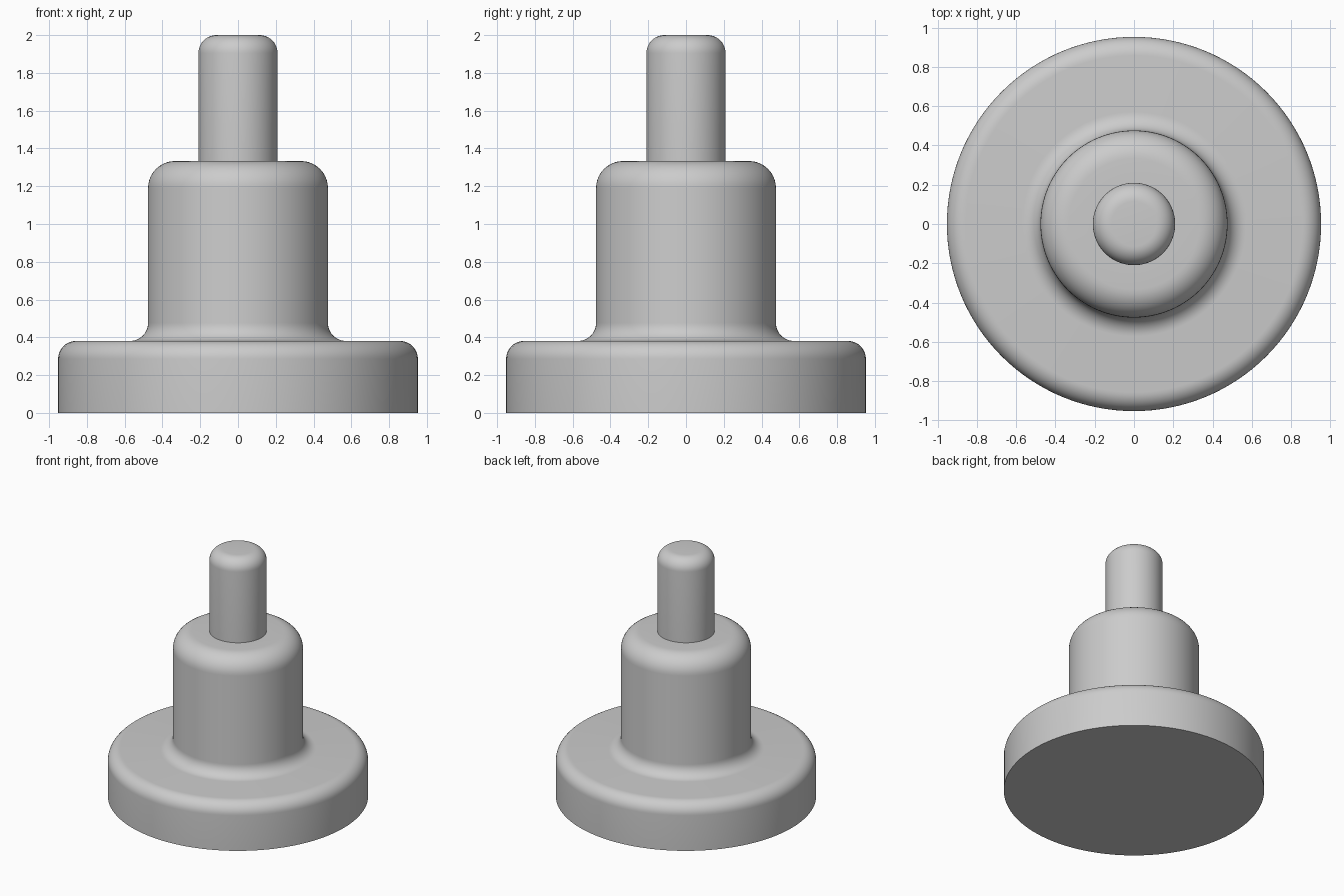
import bpy, bmesh
from math import sin, cos, pi, radians

cube = bpy.data.objects.get("Cube")
if cube:
    bpy.data.objects.remove(cube, do_unlink=True)

U = 2 / 21          # design unit: the whole height is 21 units
SEGMENTS = 128

grey = bpy.data.materials.new("plain grey")
grey.use_nodes = True
colour = (0.6, 0.6, 0.6, 1)
grey.diffuse_color = colour
grey.node_tree.nodes["Principled BSDF"].inputs["Base Color"].default_value = colour


def arc(cx, cz, r, start, end, steps=10):
    """Points (radius, height) of a rounded corner, in design units."""
    angles = [radians(start + (end - start) * i / steps) for i in range(steps + 1)]
    return [(cx + r * cos(a), cz + r * sin(a)) for a in angles]


def lathe(name, profile):
    """Turn a profile around the z axis; points on the axis become poles."""
    bm = bmesh.new()
    verts = [bm.verts.new((r * U, 0, z * U)) for r, z in profile]
    edges = [bm.edges.new(pair) for pair in zip(verts, verts[1:])]
    bmesh.ops.spin(bm, geom=verts + edges, cent=(0, 0, 0), axis=(0, 0, 1),
                   angle=2 * pi, steps=SEGMENTS, use_duplicate=False)
    bmesh.ops.remove_doubles(bm, verts=bm.verts, dist=1e-5)
    bmesh.ops.recalc_face_normals(bm, faces=bm.faces)
    mesh = bpy.data.meshes.new(name)
    bm.to_mesh(mesh)
    bm.free()
    mesh.materials.append(grey)
    obj = bpy.data.objects.new(name, mesh)
    bpy.context.collection.objects.link(obj)
    bpy.ops.object.select_all(action="DESELECT")
    obj.select_set(True)
    bpy.context.view_layer.objects.active = obj
    bpy.ops.object.shade_smooth_by_angle(angle=radians(30))
    return obj


# One turned body: flange, filleted hub and pin
profile = [(0, 0), (10, 0)]
profile += arc(9, 3, 1, 0, 90)            # flange rim
profile += arc(6, 5, 1, 270, 180)         # fillet into the hub
profile += arc(3.5, 12.5, 1.5, 0, 90)     # hub shoulder
profile += [(2.2, 14)]                    # foot of the pin
profile += arc(1.2, 20, 1, 0, 90)         # pin tip
profile += [(0, 21)]
lathe("stepped_shaft", profile)
